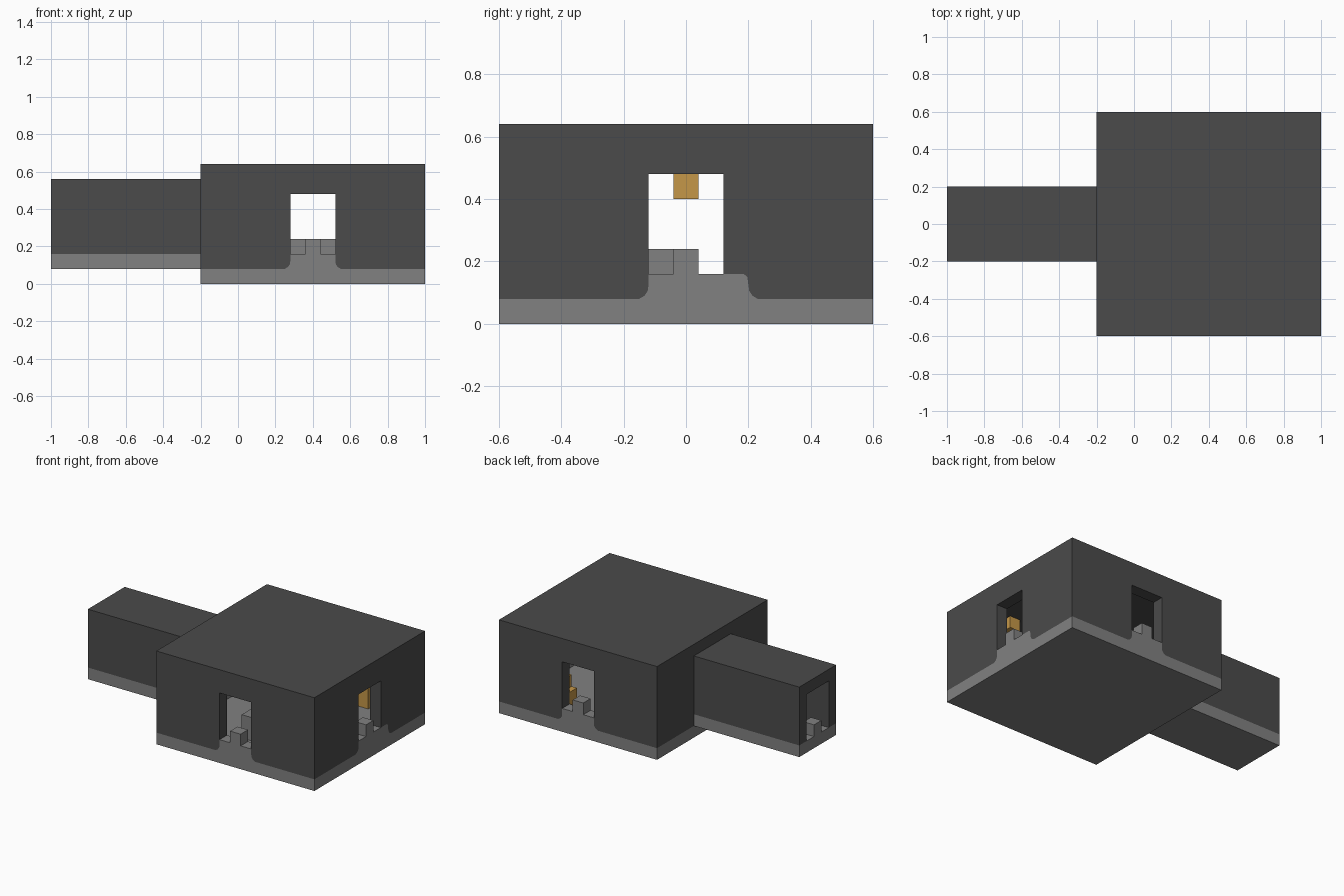
import bpy, bmesh
from math import radians
from mathutils import Matrix, Vector

cube = bpy.data.objects.get("Cube")
if cube:
    bpy.data.objects.remove(cube, do_unlink=True)


def make_material(name, rgb):
    mat = bpy.data.materials.new(name)
    mat.use_nodes = True
    color = (*rgb, 1.0)
    mat.diffuse_color = color
    mat.node_tree.nodes["Principled BSDF"].inputs["Base Color"].default_value = color
    return mat


DARK = make_material("dark stone", (0.07, 0.07, 0.07))
GREY = make_material("grey stone", (0.22, 0.22, 0.22))
GOLD = make_material("amber", (0.56, 0.31, 0.065))

U = 0.08  # block size, also the wall thickness


def finish(name, bm, mat):
    bmesh.ops.recalc_face_normals(bm, faces=bm.faces)
    mesh = bpy.data.meshes.new(name)
    mesh.materials.append(mat)
    bm.to_mesh(mesh)
    bm.free()
    bpy.context.collection.objects.link(bpy.data.objects.new(name, mesh))


def box(name, x, y, z, mat):
    """Box given by its x, y and z ranges."""
    bm = bmesh.new()
    bmesh.ops.create_cube(bm, size=1)
    spans = (x, y, z)
    for v in bm.verts:
        v.co = [lo + (c + 0.5) * (hi - lo) for c, (lo, hi) in zip(v.co, spans)]
    finish(name, bm, mat)


def extrude(name, profile, place, depth, mat):
    """Upright profile extruded inward, then turned into place."""
    bm = bmesh.new()
    face = bm.faces.new([bm.verts.new((u, 0, z)) for u, z in profile])
    out = bmesh.ops.extrude_face_region(bm, geom=[face])
    moved = [g for g in out["geom"] if isinstance(g, bmesh.types.BMVert)]
    bmesh.ops.translate(bm, verts=moved, vec=(0, depth, 0))
    bm.transform(place)
    finish(name, bm, mat)


def placement(loc, angle):
    return Matrix.Translation(Vector(loc)) @ Matrix.Rotation(radians(angle), 4, "Z")


def wall(name, loc, angle, half, ledge=False, merlon=True):
    """Dark wall with an opening over a grey sill with flared feet."""
    place = placement(loc, angle)
    foot = [(0.03, U), (0.013, 0.09), (0.003, 0.105), (0, 0.125)]
    left = [(-0.12 - d, z) for d, z in foot] + [(-0.12, 0.16)]
    edge = 0.2 if ledge else 0.12
    right = [(edge + d, z) for d, z in reversed(foot)]
    if ledge:
        right = [(0.12, 0.16), (0.185, 0.16), (0.197, 0.15)] + right
    else:
        right = [(0.12, 0.16)] + right
    opening = [(-0.12, 0.48), (0.12, 0.48)]
    top = 7 * U
    extrude(name + "_wall", [(-half, U)] + left + opening + right
            + [(half, U), (half, top), (-half, top)], place, U, DARK)
    extrude(name + "_sill", left + right, place, U, GREY)
    if merlon:
        block = [(-U / 2, 0.16), (U / 2, 0.16), (U / 2, 0.24), (-U / 2, 0.24)]
        extrude(name + "_merlon", block, place, U, GREY)


# Room shell
box("room_floor", (-0.2, 1), (-0.6, 0.6), (0, U), GREY)
box("room_roof", (-0.2, 1), (-0.6, 0.6), (0.56, 0.64), DARK)
wall("front", (0.4, -0.6, 0), 0, 0.6)
wall("back", (0.4, 0.6, 0), 180, 0.6)
wall("window_side", (1, 0, 0), 90, 0.52, ledge=True)
wall("passage_side", (-0.2, 0, 0), 270, 0.52, merlon=False)

# Passage with an open end
box("passage_floor", (-1, -0.2), (-0.2, 0.2), (U, 0.16), GREY)
arch = [(-0.2, 0.16), (-0.12, 0.16), (-0.12, 0.48), (0.12, 0.48),
        (0.12, 0.16), (0.2, 0.16), (0.2, 0.56), (-0.2, 0.56)]
extrude("passage_shell", arch, placement((-1, 0, 0), 270), 0.8, DARK)
box("passage_merlon", (-1, -0.92), (-U / 2, U / 2), (0.16, 0.24), GREY)

# Furnishings inside the room
box("stone_table", (0.28, 0.52), (-0.36, -0.04), (U, 0.24), GREY)
box("chest_base", (0.52, 0.68), (0.44, 0.52), (U, 0.24), GOLD)
box("chest_top", (0.56, 0.68), (0.44, 0.52), (0.24, 0.32), GOLD)
box("door_lantern", (-0.12, -0.04), (-U / 2, U / 2), (0.4, 0.56), GOLD)
box("ceiling_lamp", (0.68, 0.76), (-0.36, -0.28), (0.48, 0.56), GOLD)
